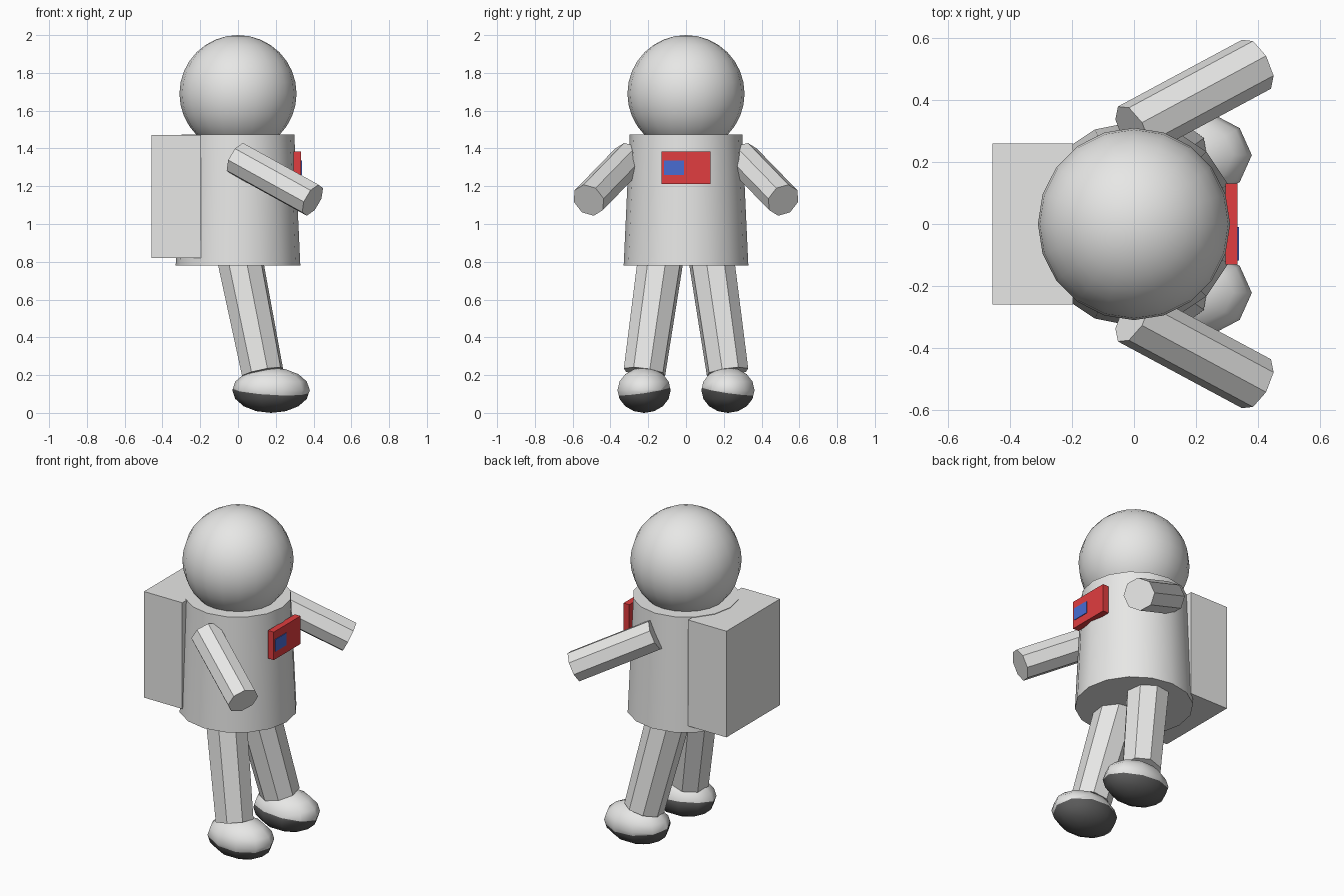
import bpy, bmesh, math
from mathutils import Vector, Matrix

if "Cube" in bpy.data.objects:
    bpy.data.objects.remove(bpy.data.objects["Cube"])


def material(name, rgb):
    m = bpy.data.materials.new(name)
    m.diffuse_color = (*rgb, 1)
    m.use_nodes = True
    m.node_tree.nodes["Principled BSDF"].inputs["Base Color"].default_value = m.diffuse_color
    return m


SUIT = material("suit_grey", (0.8, 0.8, 0.79))
SOLE = material("sole_dark", (0.11, 0.11, 0.11))
RED = material("panel_red", (0.75, 0.047, 0.05))
BLUE = material("panel_blue", (0.065, 0.15, 0.65))


def finish(bm, name, mats, angle=30):
    bmesh.ops.recalc_face_normals(bm, faces=bm.faces)
    me = bpy.data.meshes.new(name)
    bm.to_mesh(me)
    bm.free()
    ob = bpy.data.objects.new(name, me)
    bpy.context.collection.objects.link(ob)
    for m in mats:
        me.materials.append(m)
    bpy.ops.object.select_all(action='DESELECT')
    ob.select_set(True)
    bpy.context.view_layer.objects.active = ob
    bpy.ops.object.shade_smooth_by_angle(angle=math.radians(angle))
    return ob


def tube(name, a, b, ra, rb, sides, phase=0):
    """Capped cone from point a (radius ra) to point b (radius rb)."""
    a, b = Vector(a), Vector(b)
    d = b - a
    mat = (Matrix.Translation((a + b) / 2)
           @ Vector((0, 0, 1)).rotation_difference(d).to_matrix().to_4x4()
           @ Matrix.Rotation(math.radians(phase), 4, 'Z'))
    bm = bmesh.new()
    bmesh.ops.create_cone(bm, cap_ends=True, segments=sides, radius1=ra,
                          radius2=rb, depth=d.length, matrix=mat)
    return finish(bm, name, [SUIT])


def box(name, lo, hi, mat):
    lo, hi = Vector(lo), Vector(hi)
    bm = bmesh.new()
    bmesh.ops.create_cube(bm, size=1, matrix=Matrix.Translation((lo + hi) / 2)
                          @ Matrix.Diagonal((*(hi - lo), 1)))
    return finish(bm, name, [mat])


# helmet
bm = bmesh.new()
bmesh.ops.create_uvsphere(bm, u_segments=20, v_segments=16, radius=0.31,
                          matrix=Matrix.Translation((0, 0, 1.69)))
finish(bm, "helmet", [SUIT])

# torso and backpack
tube("torso", (0, 0, 0.78), (0, 0, 1.475), 0.33, 0.298, 16)
box("backpack", (-0.457, -0.26, 0.82), (-0.197, 0.26, 1.472), SUIT)

# chest panel with a thin blue plate
box("chest_panel", (0.295, -0.13, 1.212), (0.334, 0.13, 1.384), RED)
box("chest_plate", (0.332, -0.117, 1.26), (0.338, -0.01, 1.335), BLUE)

for s, side in ((-1, "right"), (1, "left")):
    # limbs
    tube(side + "_arm", (-0.005, s * 0.30, 1.347), (0.395, s * 0.515, 1.126),
         0.092, 0.092, 8, 22.5)
    tube(side + "_leg", (0.13, s * 0.22, 0.215), (-0.003, s * 0.125, 0.88),
         0.114, 0.125, 8, -s * 14)

    # boot: squashed ball, cut along a tilted line into upper and sole
    centre = Vector((0.175, s * 0.222, 0.12))
    bm = bmesh.new()
    bmesh.ops.create_uvsphere(
        bm, u_segments=10, v_segments=8, radius=1,
        matrix=Matrix.Translation(centre) @ Matrix.Diagonal((0.205, 0.148, 0.12, 1))
        @ Matrix.Rotation(math.radians(18), 4, 'Z'))
    cut = centre + Vector((0, 0, -0.004))
    up = Vector((0.06, s * 0.15, 1)).normalized()
    bmesh.ops.bisect_plane(bm, geom=bm.verts[:] + bm.edges[:] + bm.faces[:],
                           plane_co=cut, plane_no=up)
    for f in bm.faces:
        f.material_index = int((f.calc_center_median() - cut).dot(up) < 0)
    finish(bm, side + "_boot", [SUIT, SOLE], 80)
